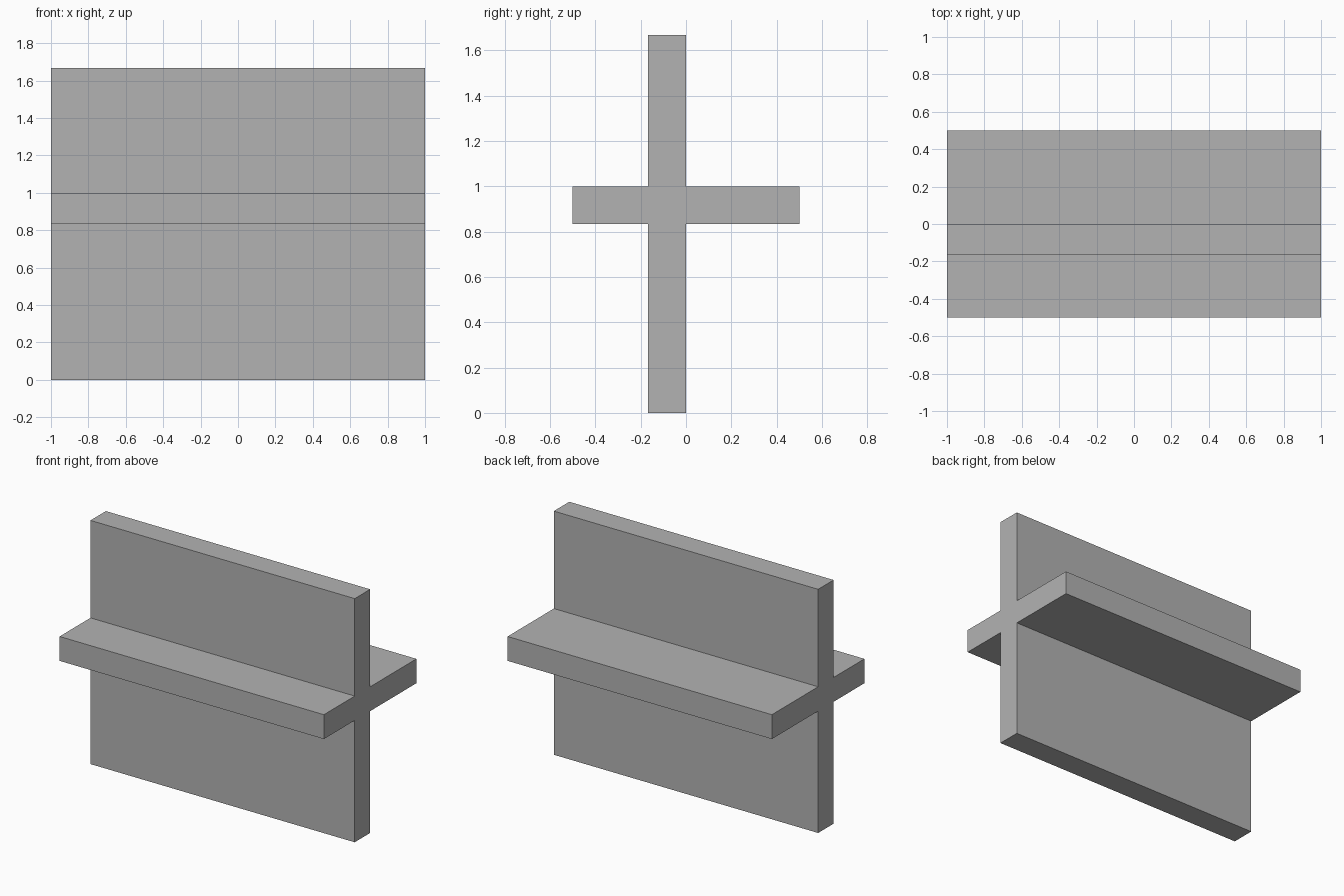
import bpy
import bmesh

cube = bpy.data.objects.get("Cube")
if cube:
    bpy.data.objects.remove(cube, do_unlink=True)

# Material
GREY = (0.45, 0.45, 0.45, 1.0)
grey = bpy.data.materials.new("plain grey")
grey.use_nodes = True
grey.diffuse_color = GREY
grey.node_tree.nodes["Principled BSDF"].inputs["Base Color"].default_value = GREY

# Dimensions: every slab is one unit thick
UNIT = 1 / 6
LENGTH = 2.0
wall_front, wall_back = -UNIT, 0.0
shelf_front, shelf_back = -3 * UNIT, 3 * UNIT
shelf_bottom, shelf_top = 5 * UNIT, 6 * UNIT
wall_top = 10 * UNIT

# Cross-shaped section (y, z): upright wall with a shelf through it
profile = [
    (wall_front, 0), (wall_back, 0),
    (wall_back, shelf_bottom), (shelf_back, shelf_bottom),
    (shelf_back, shelf_top), (wall_back, shelf_top),
    (wall_back, wall_top), (wall_front, wall_top),
    (wall_front, shelf_top), (shelf_front, shelf_top),
    (shelf_front, shelf_bottom), (wall_front, shelf_bottom),
]

# Extrude the section along x
bm = bmesh.new()
end = bm.faces.new([bm.verts.new((-LENGTH / 2, y, z)) for y, z in profile])
extruded = bmesh.ops.extrude_face_region(bm, geom=[end], use_keep_orig=True)["geom"]
moved = [v for v in extruded if isinstance(v, bmesh.types.BMVert)]
bmesh.ops.translate(bm, verts=moved, vec=(LENGTH, 0, 0))
bmesh.ops.recalc_face_normals(bm, faces=bm.faces)

mesh = bpy.data.meshes.new("cross_beam")
bm.to_mesh(mesh)
bm.free()
mesh.materials.append(grey)
bpy.context.collection.objects.link(bpy.data.objects.new("cross_beam", mesh))
